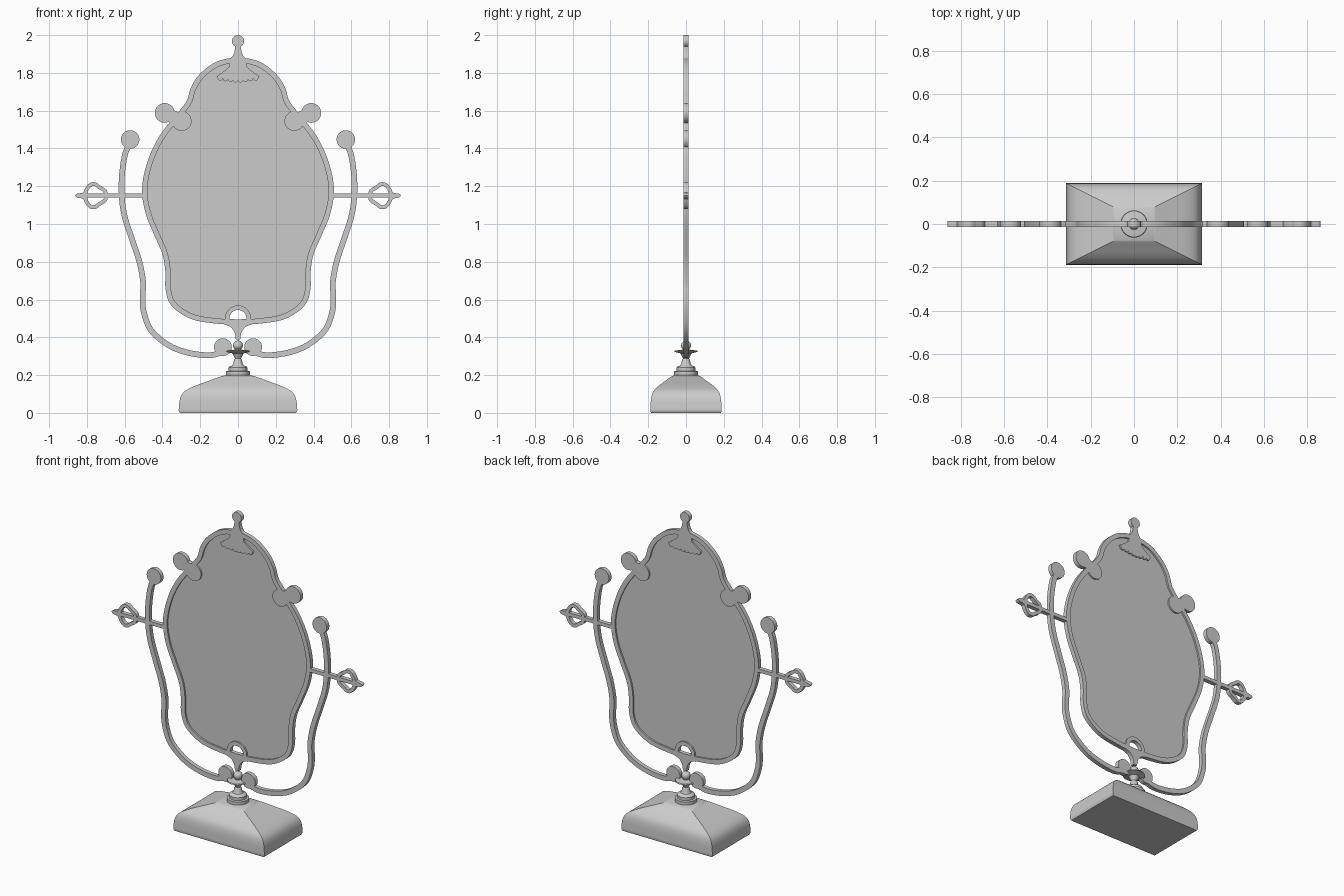
import bpy, bmesh, math
from mathutils import Vector

if "Cube" in bpy.data.objects:
    bpy.data.objects.remove(bpy.data.objects["Cube"], do_unlink=True)

grey = bpy.data.materials.new("light grey")
grey.use_nodes = True
tone = (0.6, 0.6, 0.6, 1)
grey.diffuse_color = tone
grey.node_tree.nodes["Principled BSDF"].inputs["Base Color"].default_value = tone
T = 0.013  # half thickness of the flat metalwork


def finish(name, bm, mirror=False):
    bmesh.ops.recalc_face_normals(bm, faces=bm.faces[:])
    mesh = bpy.data.meshes.new(name)
    bm.to_mesh(mesh)
    bm.free()
    ob = bpy.data.objects.new(name, mesh)
    bpy.context.collection.objects.link(ob)
    mesh.materials.append(grey)
    bpy.ops.object.select_all(action="DESELECT")
    ob.select_set(True)
    bpy.context.view_layer.objects.active = ob
    bpy.ops.object.shade_smooth_by_angle(angle=math.radians(35))
    if mirror:
        mod = ob.modifiers.new("mirror", "MIRROR")
        mod.use_mirror_merge = False
    return ob


def spline(pts, steps=6):
    """Smooth path through (x, z) points."""
    p = [Vector(q) for q in pts]
    p = [2 * p[0] - p[1]] + p + [2 * p[-1] - p[-2]]
    out = []
    for i in range(1, len(p) - 2):
        a, b, c, d = p[i - 1:i + 3]
        for k in range(steps):
            t = k / steps
            out.append(0.5 * (2 * b + (c - a) * t + (2 * a - 5 * b + 4 * c - d) * t**2
                              + (3 * b - a - 3 * c + d) * t**3))
    return out + [p[-2]]


def arc(cx, cz, r, a0, a1, n):
    angles = [math.radians(a0 + (a1 - a0) * i / n) for i in range(n + 1)]
    return [Vector((cx + r * math.cos(a), cz + r * math.sin(a))) for a in angles]


def both_sides(half):
    """Right half of an outline, starting on the axis, joined to its reflection."""
    return half + [Vector((-p.x, p.y)) for p in reversed(half) if p.x > 1e-5]


def slab(name, outline, half=T, mirror=False):
    bm = bmesh.new()
    front, back = ([bm.verts.new((x, y, z)) for x, z in outline] for y in (-half, half))
    bm.faces.new(front)
    bm.faces.new(back[::-1])
    n = len(front)
    for i in range(n):
        j = (i + 1) % n
        bm.faces.new((front[i], back[i], back[j], front[j]))
    return finish(name, bm, mirror)


def band(name, path, lo, hi, closed=False, mirror=False):
    """Flat strip between two offsets of a path."""
    bm, n, rows = bmesh.new(), len(path), []
    for i, p in enumerate(path):
        a = path[i - 1] if closed or i else p
        b = path[(i + 1) % n] if closed or i < n - 1 else p
        d = (b - a).normalized()
        side = Vector((d.y, -d.x))
        rows.append([bm.verts.new((q.x, y, q.y)) for q, y in (
            (p + side * lo, -T), (p + side * hi, -T), (p + side * hi, T), (p + side * lo, T))])
    for i in range(n if closed else n - 1):
        r, s = rows[i], rows[(i + 1) % n]
        for k in range(4):
            m = (k + 1) % 4
            bm.faces.new((r[k], r[m], s[m], s[k]))
    if not closed:
        bm.faces.new(rows[0])
        bm.faces.new(rows[-1][::-1])
    return finish(name, bm, mirror)


def disc(name, x, z, r, mirror=False):
    return slab(name, arc(x, z, r, 0, 350, 35), T, mirror)


# Mirror frame and glass
half_frame = spline([(0, 1.88), (.07, 1.873), (.14, 1.845), (.21, 1.785), (.25, 1.72), (.27, 1.655),
                     (.31, 1.6), (.41, 1.475), (.476, 1.34), (.508, 1.19), (.49, 1.06),
                     (.445, .945), (.4, .84), (.385, .75), (.383, .65), (.35, .565),
                     (.25, .498), (.12, .473), (0, .467)])
band("mirror_frame", both_sides(half_frame), 0, .028, closed=True)
glass_half = [Vector((p.x * .97, 1.19 + (p.y - 1.19) * .98)) for p in half_frame if p.x > .07 or p.y > 1]
slab("mirror_glass", both_sides(glass_half + arc(0, .505, .056, -10, 90, 14))[1:], .003)
band("bottom_arch", arc(0, .5, .057, -15, 195, 30), -.012, .012)
slab("bottom_drop", both_sides([Vector((0, .49)), Vector((.1, .485))] + spline(
    [(.08, .471), (.04, .455), (.018, .425), (.012, .39)]) + [Vector((0, .388))]))

# Crest with a scalloped fan
disc("crest_ball", 0, 1.968, .032)
slab("crest_stem", both_sides([Vector((0, 1.955))] + spline(
    [(.013, 1.955), (.02, 1.91), (.037, 1.88), (.08, 1.865)]) + [Vector((.06, 1.85)), Vector((0, 1.85))]))
scallops = []
for i in range(4):
    scallops += arc(.094 - i * .027, 1.772 - i * .003, .0135, 0, -180, 8)
slab("crest_fan", both_sides([Vector((0, 1.86))] + spline(
    [(.045, 1.858), (.05, 1.83), (.08, 1.805), (.113, 1.782)], 4) + scallops))

# Shoulder knobs
disc("outer_shoulder_knob", .388, 1.588, .052, True)
disc("inner_shoulder_knob", .298, 1.545, .052, True)
slab("shoulder_bridge", [Vector(p) for p in ((.31, 1.59), (.36, 1.61), (.385, 1.55), (.33, 1.52))], T, True)

# Swing arms
arm = spline([(.58, 1.415), (.6, 1.36), (.615, 1.25), (.615, 1.14), (.6, 1.04), (.565, .93),
              (.522, .8), (.502, .69), (.505, .62), (.5, .54), (.462, .44), (.37, .36),
              (.27, .32), (.16, .305), (.095, .318), (.06, .34)])
band("swing_arm", arm, -.015, .015, mirror=True)
disc("arm_top_ball", .571, 1.447, .049, True)
disc("arm_end_ball", .08, .348, .047, True)

# Pivot rods with pierced finials
band("pivot_rod", [Vector((.49, 1.15)), Vector((.82, 1.15))], -.011, .011, mirror=True)
upper = spline([(.697, 1.15), (.705, 1.175), (.735, 1.195), (.755, 1.21), (.78, 1.208),
                (.8, 1.185), (.815, 1.15)], 4)
ring = upper + [Vector((p.x, 2.3 - p.y)) for p in reversed(upper[1:-1])]
band("finial_ring", ring, -.01, .01, closed=True, mirror=True)
tip = spline([(.797, 1.19), (.82, 1.167), (.853, 1.16), (.863, 1.15)], 4)
slab("finial_tip", tip + [Vector((p.x, 2.3 - p.y)) for p in reversed(tip[:-1])], T, True)

# Turned stem
profile = ([(max(p.x, 0), p.y) for p in arc(0, .357, .026, 90, -50, 10)]
           + [(.017, .335), (.06, .33), (.063, .324), (.03, .315), (.022, .3), (.016, .288),
              (.022, .278), (.023, .265), (.03, .252), (.046, .245), (.05, .24), (.05, .222),
              (.063, .22), (.063, .193), (0, .193)])
bm = bmesh.new()
edges = [bm.verts.new((r, 0, z)) for r, z in profile]
edges = [bm.edges.new(pair) for pair in zip(edges, edges[1:])]
bmesh.ops.spin(bm, geom=bm.verts[:] + edges, cent=(0, 0, 0), axis=(0, 0, 1),
               angle=math.tau, steps=32)
bmesh.ops.remove_doubles(bm, verts=bm.verts[:], dist=1e-4)
finish("turned_stem", bm)

# Rectangular flared foot
bm, rows = bmesh.new(), []
flare = spline([(.063, .2), (.1, .19), (.16, .168), (.235, .14), (.285, .112), (.307, .075), (.314, .018)], 4)
for x, z in [(.307, 0), (.314, .012)] + flare[::-1]:
    y = .063 + (x - .063) * .5
    rows.append([bm.verts.new((sx * x, sy * y, z)) for sx, sy in ((-1, -1), (1, -1), (1, 1), (-1, 1))])
for r, s in zip(rows, rows[1:]):
    for k in range(4):
        m = (k + 1) % 4
        bm.faces.new((r[k], r[m], s[m], s[k]))
bm.faces.new(rows[0][::-1])
bm.faces.new(rows[-1])
finish("foot", bm)
